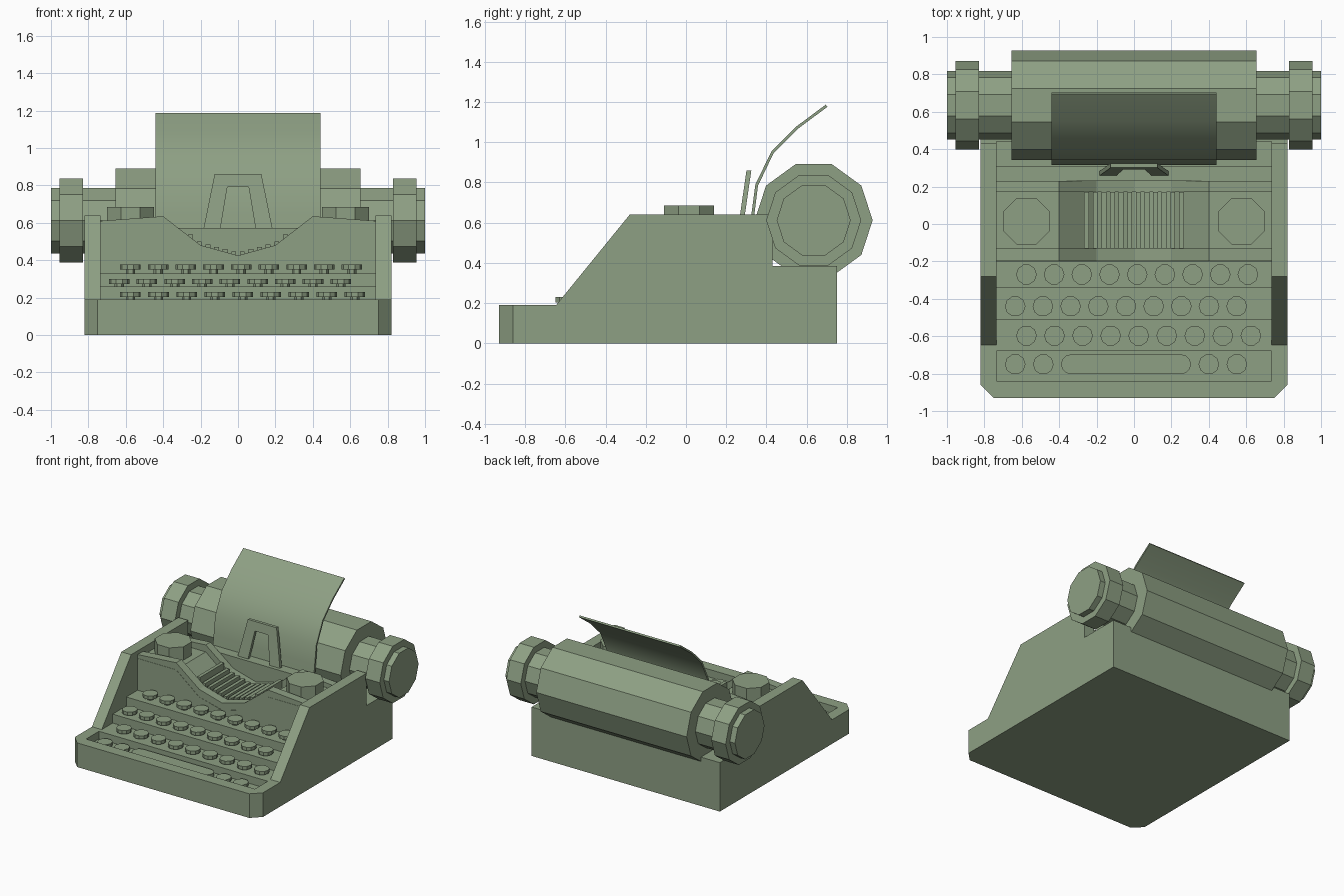
import bpy, bmesh, math

if "Cube" in bpy.data.objects:
    bpy.data.objects.remove(bpy.data.objects["Cube"])

mat = bpy.data.materials.new("green_paint")
mat.diffuse_color = (0.27, 0.35, 0.23, 1)
mat.use_nodes = True
mat.node_tree.nodes["Principled BSDF"].inputs["Base Color"].default_value = mat.diffuse_color


def finish(name, bm):
    bmesh.ops.recalc_face_normals(bm, faces=bm.faces)
    mesh = bpy.data.meshes.new(name)
    bm.to_mesh(mesh)
    bm.free()
    ob = bpy.data.objects.new(name, mesh)
    ob.data.materials.append(mat)
    bpy.context.collection.objects.link(ob)
    return ob


# Extrude a 2D outline along an axis: x takes (y,z), y takes (x,z), z takes (x,y)
def add_prism(bm, pts, axis, a, b):
    def place(p, t):
        return {'x': (t, p[0], p[1]), 'y': (p[0], t, p[1]), 'z': (p[0], p[1], t)}[axis]
    lo = [bm.verts.new(place(p, a)) for p in pts]
    hi = [bm.verts.new(place(p, b)) for p in pts]
    n = len(pts)
    bm.faces.new(lo)
    bm.faces.new(hi[::-1])
    for i in range(n):
        j = (i + 1) % n
        bm.faces.new((lo[i], hi[i], hi[j], lo[j]))


def prism(name, pts, axis, a, b):
    bm = bmesh.new()
    add_prism(bm, pts, axis, a, b)
    return finish(name, bm)


def ngon(cx, cy, r, n, turn=0.0):
    return [(cx + r * math.cos(turn + 2 * math.pi * i / n),
             cy + r * math.sin(turn + 2 * math.pi * i / n)) for i in range(n)]


def rect(x0, x1, y0, y1):
    return [(x0, y0), (x1, y0), (x1, y1), (x0, y1)]


# Case: side profile with chamfered front corners
bm = bmesh.new()
add_prism(bm, [(-.93, 0), (-.93, .19), (-.646, .19), (-.28, .64), (.43, .64),
               (.43, .385), (.75, .385), (.75, 0)], 'x', -.82, .82)
bm.normal_update()
corners = [e for e in bm.edges if all(abs(v.co.y + .93) < 1e-4 for v in e.verts)
           and abs(e.verts[0].co.x - e.verts[1].co.x) < 1e-4]
bmesh.ops.bevel(bm, geom=corners, offset=.07, segments=1, affect='EDGES')
case = finish("case", bm)

# Stepped hollow for the keyboard
treads = [(-.84, .13), (-.68, .19), (-.51, .26), (-.34, .33)]
steps = [(-.84, 1)]
for i, (y, z) in enumerate(treads):
    end = treads[i + 1][0] if i < 3 else .44
    steps += [(y, z), (end, z)]
cutter = prism("case_cutter", steps + [(.44, 1)], 'x', -.735, .735)
cutter.hide_render = True
cutter.hide_set(True)
mod = case.modifiers.new("hollow", 'BOOLEAN')
mod.object = cutter
mod.solver = 'EXACT'

# Deck with the type basket dip, front and rear lips, flat rear shelf
def mirrored(half):
    return half + [(-x, z) for x, z in half[-2::-1]]


floor_line = mirrored([(-.735, .58), (-.4, .58), (-.2, .42), (0, .37)])
lip_line = mirrored([(-.735, .61), (-.4, .635), (-.2, .48), (0, .425)])
bottom = [(.735, .325), (-.735, .325)]
prism("deck", floor_line + bottom, 'y', -.19, .23)
prism("front_lip", lip_line + floor_line[::-1], 'y', -.198, -.13)
prism("front_panel", floor_line + bottom, 'y', -.2, -.19)
prism("rear_lip", lip_line + floor_line[::-1], 'y', .17, .23)
prism("rear_shelf", rect(-.735, .735, .325, .572), 'y', .23, .31)


# Type bars
def dip(x):
    x = abs(x)
    return .425 + .055 * x / .2 if x < .2 else .48 + .155 * (x - .2) / .2


bm = bmesh.new()
for i in range(12):
    x = -.253 + i * .046
    add_prism(bm, rect(x - .013, x + .013, dip(x) - .08, dip(x) + .015), 'y', -.13, .17)
finish("type_bars", bm)

# Ribbon spools
for s, side in ((-1, "left"), (1, "right")):
    prism(side + "_spool", ngon(s * .575, .015, .135, 8, math.pi / 8), 'z', .57, .685)

# Keys
rows = [(-.75, .135, [-.635, -.485, .4, .55]),
        (-.597, .203, [-.575 + .15 * i for i in range(9)]),
        (-.44, .273, [-.635 + .148 * i for i in range(9)]),
        (-.27, .35, [-.575 + .148 * i for i in range(9)])]
bm = bmesh.new()
for y, z, xs in rows:
    for x in xs:
        add_prism(bm, ngon(x, y, .055, 10), 'z', z, z + .027)
        add_prism(bm, ngon(x, y, .025, 6), 'z', z - .025, z + .005)
finish("keys", bm)

# Space bar
arc = [(.053 * math.cos(a), .053 * math.sin(a))
       for a in (math.radians(-90 + 30 * i) for i in range(7))]
prism("space_bar", [(.252 + x, -.75 + y) for x, y in arc]
      + [(-.337 - x, -.75 - y) for x, y in arc], 'z', .125, .162)

# Platen roller, shafts and knobs
CY, CZ = .635, .612
prism("platen_roller", ngon(CY, CZ, .293, 10), 'x', -.655, .655)
for s, side in ((-1, "left"), (1, "right")):
    prism(side + "_shaft", ngon(CY, CZ, .184, 10), 'x', s * .64, s * 1.0)
    prism(side + "_knob", ngon(CY, CZ, .236, 10), 'x', s * .83, s * .955)

# Curled sheet of paper
curl = [(.315, .56), (.325, .64), (.345, .79), (.425, .955), (.547, 1.077), (.695, 1.187)]
back = [(.33, .56), (.34, .64), (.358, .784), (.435, .945), (.555, 1.066), (.703, 1.176)]
paper = prism("paper", curl + back[::-1], 'x', -.44, .44)
bpy.context.view_layer.objects.active = paper
paper.select_set(True)
bpy.ops.object.shade_smooth_by_angle(angle=math.radians(35))

# Tilted paper guide frame
guide = prism("paper_guide", [(-.185, .565), (-.125, .86), (.125, .86), (.185, .565),
                              (.095, .565), (.057, .79), (-.057, .79), (-.095, .565)],
              'y', .258, .282)
for v in guide.data.vertices:
    v.co.y += (v.co.z - .565) * .145
